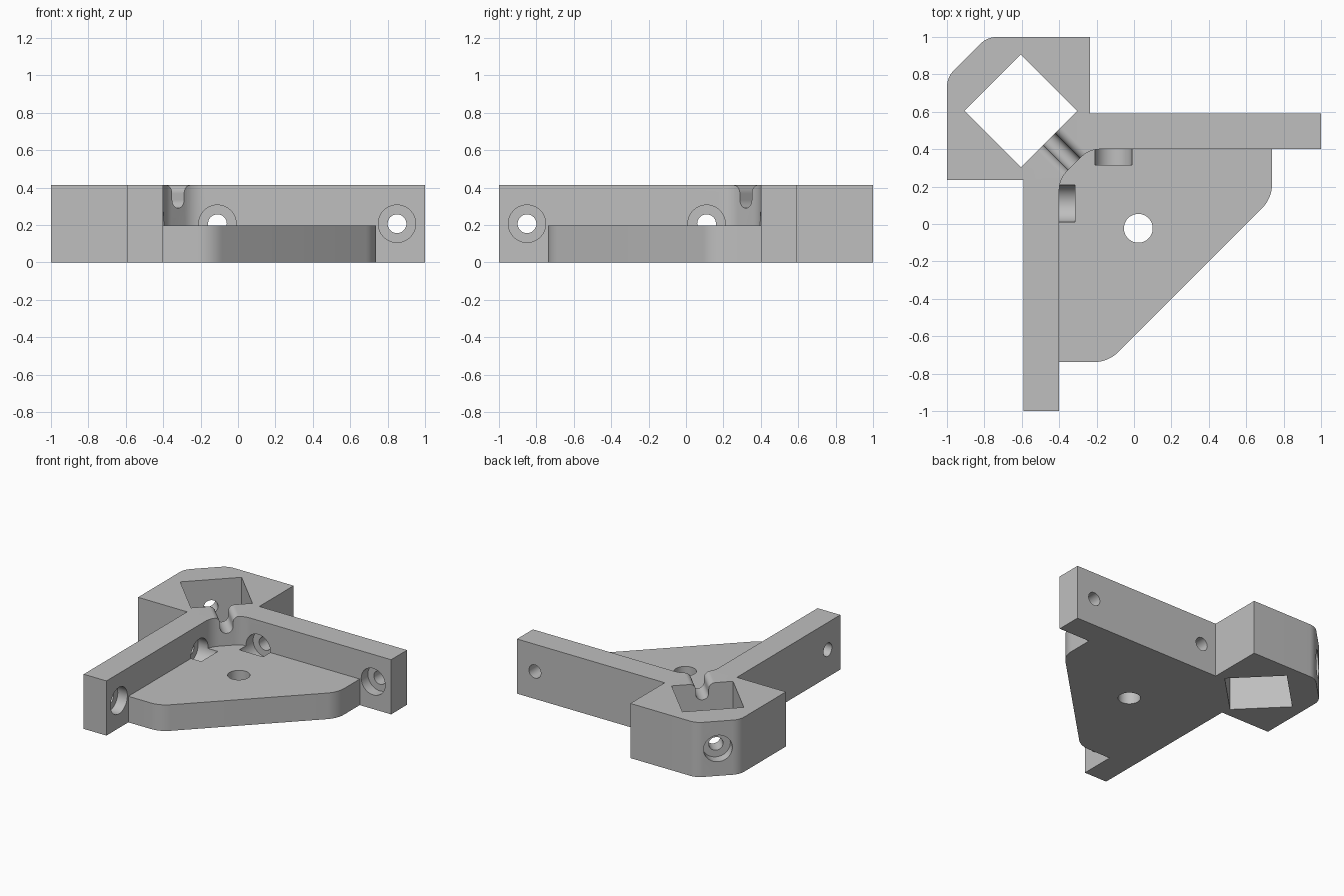
import bpy
import math
from mathutils import Vector, Matrix

if "Cube" in bpy.data.objects:
    bpy.data.objects.remove(bpy.data.objects["Cube"])

HEIGHT, PLATE, MID = 0.413, 0.197, 0.207
BORE, SINK, DEPTH = 0.05, 0.1, 0.08

grey = bpy.data.materials.new("light grey")
grey.use_nodes = True
grey.diffuse_color = (0.52, 0.52, 0.52, 1)
grey.node_tree.nodes["Principled BSDF"].inputs["Base Color"].default_value = grey.diffuse_color


def rounded(points, steps=8):
    """Outline from (x, y, t) corners; t is how far the rounding reaches along each side."""
    out = []
    for i, (x, y, t) in enumerate(points):
        p = Vector((x, y))
        if not t:
            out.append(p)
            continue
        a = (Vector(points[i - 1][:2]) - p).normalized()
        b = (Vector(points[(i + 1) % len(points)][:2]) - p).normalized()
        half = a.angle(b) / 2
        r = t * math.tan(half)
        center = p + (a + b).normalized() * t / math.cos(half)
        start, end = p + a * t - center, p + b * t - center
        turn = start.angle(end)
        for k in range(steps + 1):
            f = k / steps
            v = (start * math.sin((1 - f) * turn) + end * math.sin(f * turn)) / math.sin(turn)
            out.append(center + v.normalized() * r)
    return out


def mirrored(half):
    """Complete an outline by reflecting it across the diagonal y = -x."""
    return half + [(-y, -x, t) for x, y, t in reversed(half)]


def prism(name, outline, z0, z1):
    n = len(outline)
    verts = [(x, y, z) for z in (z0, z1) for x, y in outline]
    faces = [list(range(n))[::-1], list(range(n, 2 * n))]
    faces += [(i, (i + 1) % n, n + (i + 1) % n, n + i) for i in range(n)]
    mesh = bpy.data.meshes.new(name)
    mesh.from_pydata(verts, [], faces)
    mesh.materials.append(grey)
    obj = bpy.data.objects.new(name, mesh)
    bpy.context.collection.objects.link(obj)
    bpy.context.view_layer.objects.active = obj
    bpy.ops.object.select_all(action='DESELECT')
    obj.select_set(True)
    bpy.ops.object.mode_set(mode='EDIT')
    bpy.ops.mesh.select_all(action='SELECT')
    bpy.ops.mesh.normals_make_consistent(inside=False)
    bpy.ops.object.mode_set(mode='OBJECT')
    return obj


def rod(name, start, direction, radius, length):
    circle = [(radius * math.cos(a), radius * math.sin(a))
              for a in (math.tau * k / 48 for k in range(48))]
    obj = prism(name, circle, 0, length)
    turn = Vector(direction).to_track_quat('Z', 'Y').to_matrix().to_4x4()
    obj.data.transform(Matrix.Translation(start) @ turn)
    return obj


def combine(target, tool, operation='DIFFERENCE'):
    mod = target.modifiers.new("combine", 'BOOLEAN')
    mod.operation, mod.solver, mod.object = operation, 'EXACT', tool
    bpy.context.view_layer.objects.active = target
    bpy.ops.object.modifier_apply(modifier=mod.name)
    bpy.data.objects.remove(tool)


# Corner block with two arms
bracket = prism("corner_bracket", rounded(mirrored([
    (-0.784, 1, 0.05), (-0.235, 1, 0), (-0.235, 0.59, 0),
    (1, 0.59, 0), (1, 0.4, 0), (-0.24, 0.4, 0.06)])), 0, HEIGHT)

# Base plate between the arms
plate = prism("base_plate", rounded(mirrored([
    (-0.45, 0.45, 0), (0.738, 0.45, 0), (0.738, 0.138, 0.075)])[1:]), 0, PLATE)
combine(bracket, plate, 'UNION')

# Diamond socket
c, d = 0.605, 0.302
combine(bracket, prism("socket_cutter", [
    (-c - d, c), (-c, c - d), (-c + d, c), (-c, c + d)], -0.1, 0.6))

# Plate hole
combine(bracket, rod("plate_hole_cutter", (0.023, -0.023, -0.1), (0, 0, 1), 0.077, 0.5))

# Countersunk arm holes; the inner pockets also bite into the plate
for s in (-0.11, 0.85):
    for p, direction in (((s, 0.315, MID), (0, 1, 0)), ((-0.315, -s, MID), (-1, 0, 0))):
        combine(bracket, rod("arm_sink_cutter", p, direction, SINK, 0.085 + DEPTH))
        combine(bracket, rod("arm_bore_cutter", p, direction, BORE, 0.4))

# Countersunk hole through the chamfered corner into the socket
face = Vector((-0.892, 0.892, MID))
inward = Vector((1, -1, 0)).normalized()
combine(bracket, rod("corner_sink_cutter", face - inward * 0.1, inward, SINK, 0.1 + DEPTH))
combine(bracket, rod("corner_bore_cutter", face - inward * 0.1, inward, BORE, 0.4))

# Flared wire groove from the socket to the inner corner
r, bottom = 0.045, 0.29
arc = [math.pi / 2 * k / 8 for k in range(9)]
side = [(r * math.sin(a), bottom + r - r * math.cos(a)) for a in arc]
side += [(2 * r - r * math.cos(a), HEIGHT - r + r * math.sin(a)) for a in arc]
side.append((2 * r, HEIGHT + 0.1))
groove = prism("groove_cutter", side + [(-x, z) for x, z in reversed(side[1:])], 0, 0.4)
across = Vector((1, 1, 0)).normalized()
basis = Matrix((across, Vector((0, 0, 1)), inward)).transposed().to_4x4()
groove.data.transform(Matrix.Translation((-0.5, 0.5, 0)) @ basis)
combine(bracket, groove)

bpy.ops.object.select_all(action='DESELECT')
bracket.select_set(True)
bpy.context.view_layer.objects.active = bracket
bpy.ops.object.shade_smooth_by_angle(angle=math.radians(30))
